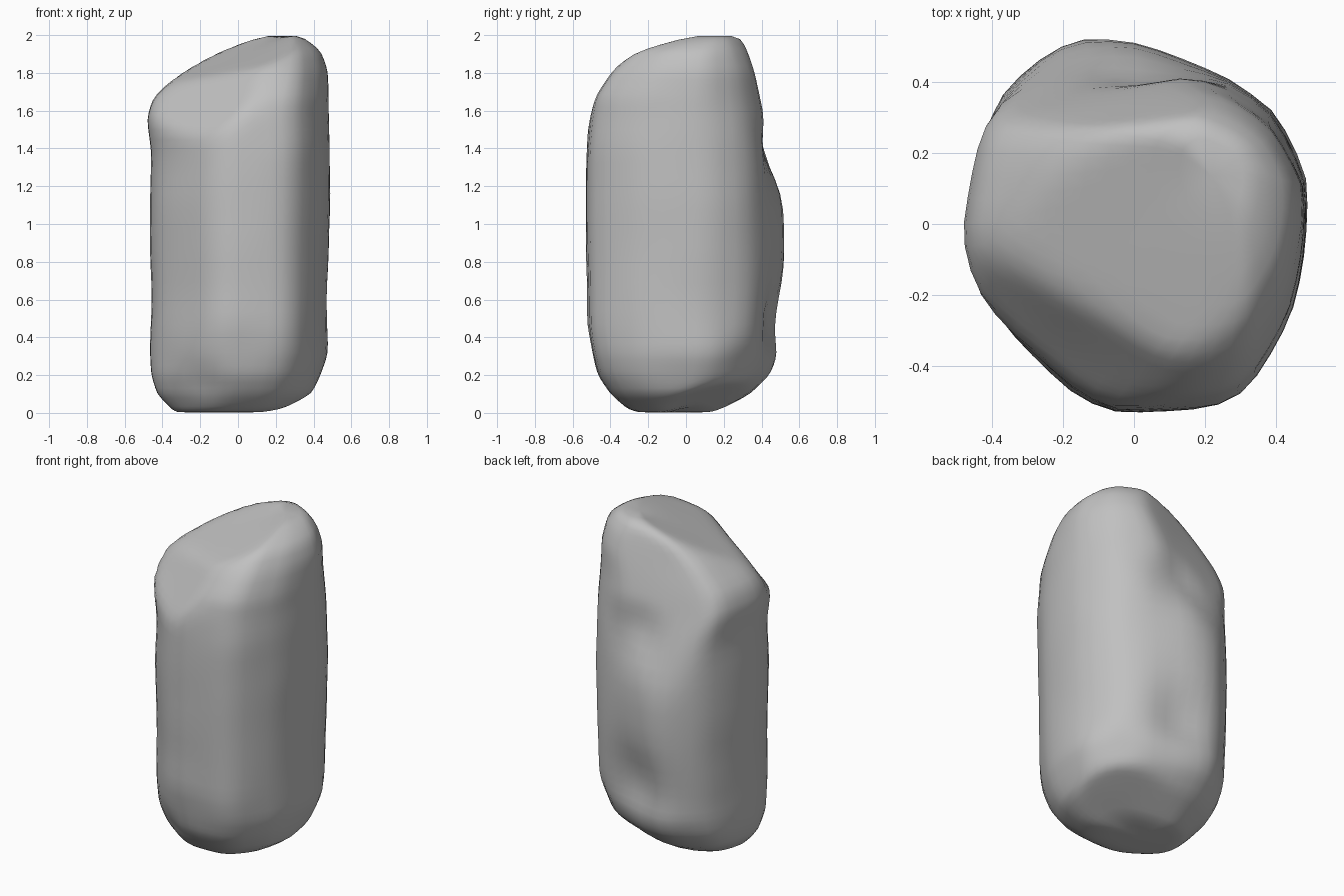
import bpy
import bmesh
import math
from mathutils import Vector, noise

old_cube = bpy.data.objects.get("Cube")
if old_cube:
    bpy.data.objects.remove(old_cube, do_unlink=True)

HALF_WIDTH = 0.485
HALF_DEPTH = 0.525
SEGMENTS = 44
LAYERS = 45

# Plan outline of the boulder, counter-clockwise
outline = [(0.485, 0.13), (0.39, 0.32), (0.26, 0.41), (0, 0.51), (-0.17, 0.525),
           (-0.29, 0.45), (-0.39, 0.36), (-0.45, 0.2), (-0.485, -0.02), (-0.43, -0.2),
           (-0.33, -0.33), (-0.17, -0.48), (-0.06, -0.525), (0.22, -0.51),
           (0.31, -0.47), (0.44, -0.25), (0.48, -0.05)]

# Extent at each height: z, left, right, front, back
levels = [(0, -0.32, 0.12, -0.24, 0.12), (0.02, -0.36, 0.26, -0.31, 0.2),
          (0.1, -0.44, 0.39, -0.4, 0.35), (0.2, -0.47, 0.44, -0.47, 0.45),
          (0.31, -0.475, 0.475, -0.5, 0.5), (0.48, -0.47, 0.475, -0.53, 0.52),
          (0.75, -0.47, 0.48, -0.53, 0.53), (1.1, -0.475, 0.49, -0.535, 0.53),
          (1.38, -0.465, 0.49, -0.53, 0.515), (1.56, -0.495, 0.485, -0.52, 0.5),
          (1.67, -0.46, 0.485, -0.5, 0.475), (1.81, -0.31, 0.475, -0.4, 0.43),
          (1.92, -0.14, 0.435, -0.28, 0.36), (2.005, 0.1, 0.32, 0, 0.26)]

# Broad worn facets: plane direction and distance
facets = [((-0.2, 0.934, 0.297), 0.833), ((-0.31, -0.25, 0.915), 1.73),
          ((-0.495, -0.667, 0.56), 1.215), ((0.668, 0.668, -0.328), 0.33),
          ((0.25, 0.3, -0.92), 0)]

# Shallow hollows: centre, radius, depth
hollows = [((0.06, 0.47, 1.38), 0.26, 0.06), ((0, 0.5, 0.5), 0.33, 0.07),
           ((-0.2, -0.45, 0.15), 0.2, 0.03)]


def resample(points, count):
    """Evenly spaced points along a closed outline."""
    loop = [Vector(p) for p in points]
    pairs = list(zip(loop, loop[1:] + loop[:1]))
    total = sum((b - a).length for a, b in pairs)
    result = []
    for i in range(count):
        remaining = total * i / count
        for a, b in pairs:
            length = (b - a).length
            if remaining <= length:
                result.append(a.lerp(b, remaining / length))
                break
            remaining -= length
    return result


def extent_at(t):
    """Blend between neighbouring levels, t running from bottom to top."""
    position = t * (len(levels) - 1)
    index = min(int(position), len(levels) - 2)
    return Vector(levels[index]).lerp(Vector(levels[index + 1]), position - index)


def weather(point):
    """Flatten a point onto the facets, then press in the hollows."""
    for direction, distance in facets:
        normal = Vector(direction).normalized()
        excess = normal.dot(point) - distance
        if excess > 0:
            point = point - normal * excess
    inward = Vector((-point.x, -point.y, 0)).normalized()
    for centre, radius, depth in hollows:
        gap = (point - Vector(centre)).length
        if gap < radius:
            point = point + inward * depth * (0.5 + 0.5 * math.cos(math.pi * gap / radius))
    return point + inward * 0.01 * noise.noise(point * 4)


# Loft the boulder from stacked rings
bm = bmesh.new()
plan = resample(outline, SEGMENTS)
rings = []
for layer in range(LAYERS + 1):
    z, left, right, front, back = extent_at(layer / LAYERS)
    ring = []
    for p in plan:
        u = 0.5 + 0.5 * p.x / HALF_WIDTH
        v = 0.5 + 0.5 * p.y / HALF_DEPTH
        point = Vector((left + u * (right - left), front + v * (back - front), z))
        ring.append(bm.verts.new(weather(point)))
    rings.append(ring)
for lower, upper in zip(rings, rings[1:]):
    for i in range(SEGMENTS):
        j = (i + 1) % SEGMENTS
        bm.faces.new((lower[i], lower[j], upper[j], upper[i]))
bm.faces.new(rings[0][::-1])
bm.faces.new(rings[-1])
bmesh.ops.poke(bm, faces=[f for f in bm.faces if len(f.verts) > 4])

# Soften the worn edges
for step in range(2):
    bmesh.ops.smooth_vert(bm, verts=bm.verts, factor=0.5,
                          use_axis_x=True, use_axis_y=True, use_axis_z=True)
bmesh.ops.recalc_face_normals(bm, faces=bm.faces)

mesh = bpy.data.meshes.new("boulder")
bm.to_mesh(mesh)
bm.free()
boulder = bpy.data.objects.new("boulder", mesh)
bpy.context.collection.objects.link(boulder)

# Plain stone colour
stone = bpy.data.materials.new("stone_grey")
stone.use_nodes = True
colour = (0.53, 0.53, 0.53, 1)
stone.diffuse_color = colour
stone.node_tree.nodes["Principled BSDF"].inputs["Base Color"].default_value = colour
mesh.materials.append(stone)
mesh.shade_smooth()
